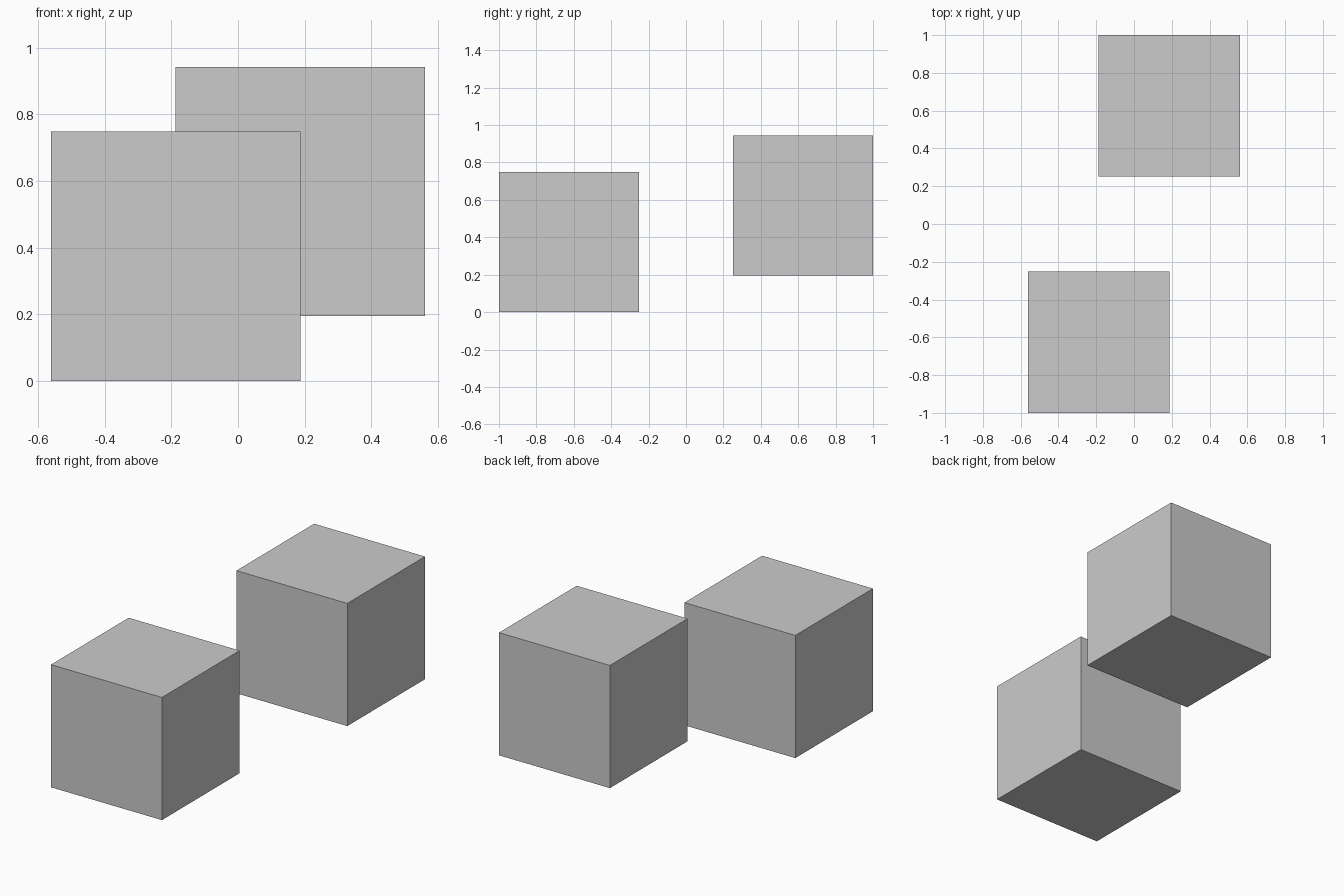
import bpy

if "Cube" in bpy.data.objects:
    bpy.data.objects.remove(bpy.data.objects["Cube"])

SIZE = 0.748


def cube(name, center):
    bpy.ops.mesh.primitive_cube_add(size=SIZE, location=center)
    bpy.context.object.name = name


# Lower cube, standing on the ground at the front left
cube("front_cube", (-0.187, -1 + SIZE / 2, SIZE / 2))

# Raised cube, floating at the back right
cube("back_cube", (0.187, 1 - SIZE / 2, 0.195 + SIZE / 2))
